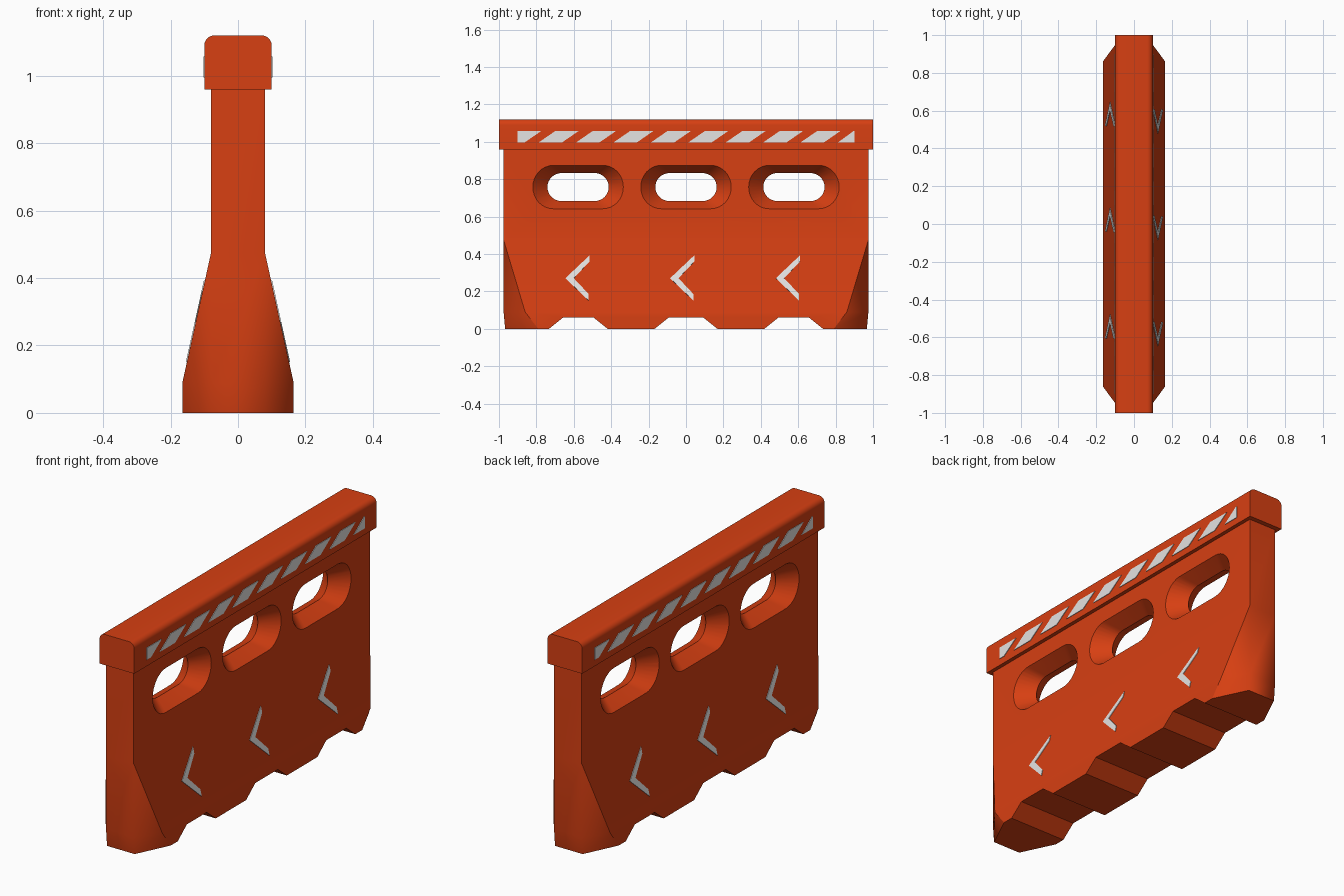
import bpy, bmesh, math
from mathutils import Vector

if "Cube" in bpy.data.objects:
    bpy.data.objects.remove(bpy.data.objects["Cube"])


def material(name, rgb):
    m = bpy.data.materials.new(name)
    m.diffuse_color = (*rgb, 1)
    m.use_nodes = True
    m.node_tree.nodes["Principled BSDF"].inputs["Base Color"].default_value = m.diffuse_color
    return m


ORANGE = material("barrier orange", (0.68, 0.05, 0.006))
WHITE = material("reflective white", (0.78, 0.77, 0.76))


def loft(name, rings, mat):
    """Closed solid through a list of equal-length point rings."""
    bm = bmesh.new()
    vs = [[bm.verts.new(p) for p in r] for r in rings]
    n = len(vs[0])
    for a, b in zip(vs, vs[1:]):
        for i in range(n):
            j = (i + 1) % n
            bm.faces.new((a[i], a[j], b[j], b[i]))
    bm.faces.new(vs[0][::-1])
    bm.faces.new(vs[-1])
    bmesh.ops.remove_doubles(bm, verts=bm.verts, dist=1e-5)
    bmesh.ops.recalc_face_normals(bm, faces=bm.faces)
    me = bpy.data.meshes.new(name)
    bm.to_mesh(me)
    bm.free()
    me.materials.append(mat)
    ob = bpy.data.objects.new(name, me)
    bpy.context.collection.objects.link(ob)
    return ob


def smooth(ob, keep_soft=lambda e: False):
    """Smooth faces, sharp edges above 30 degrees unless keep_soft."""
    bm = bmesh.new()
    bm.from_mesh(ob.data)
    for f in bm.faces:
        f.smooth = True
    for e in bm.edges:
        e.smooth = e.calc_face_angle(0) < math.radians(30) or keep_soft(e)
    bm.to_mesh(ob.data)
    bm.free()


# Body: slab that flares to a wide foot with angled ends
def body_ring(z, w, side_y, end_y):
    pts = [(w, -side_y), (w, side_y), (0.08, end_y), (-0.08, end_y),
           (-w, side_y), (-w, -side_y), (-0.08, -end_y), (0.08, -end_y)]
    return [(x, y, z) for x, y in pts]


body = loft("barrier_body", [body_ring(0, 0.165, 0.79, 0.967),
                             body_ring(0.09, 0.165, 0.86, 0.975),
                             body_ring(0.475, 0.08, 0.975, 0.975),
                             body_ring(0.97, 0.08, 0.975, 0.975)], ORANGE)


# Cutters: tapered slot windows and foot notches
def slot_ring(x, cy):
    t = abs(x) / 0.08
    straight, rx, rz = 0.088 + 0.045 * t, 0.076 + 0.033 * t, 0.075 + 0.041 * t
    ring = []
    for side, start in ((1, -90), (-1, 90)):
        for k in range(17):
            a = math.radians(start + k * 180 / 16)
            ring.append((x, cy + side * straight + rx * math.cos(a),
                         0.758 + rz * math.sin(a)))
    return ring


cutters = []
for cy in (-0.577, 0, 0.577):
    cutters.append(loft("slot_cutter", [slot_ring(x, cy) for x in (-0.12, 0, 0.12)], ORANGE))
for cy, half in ((-0.576, 0.157), (0, 0.168), (0.576, 0.157)):
    d = 0.075
    prof = [(-half - d / 3, -0.02), (half + d / 3, -0.02),
            (half - d, 0.06), (d - half, 0.06)]
    cutters.append(loft("notch_cutter", [[(x, cy + y, z) for y, z in prof]
                                         for x in (-0.3, 0.3)], ORANGE))
bpy.context.view_layer.objects.active = body
for c in cutters:
    c.hide_render = True
    mod = body.modifiers.new("cut", 'BOOLEAN')
    mod.operation = 'DIFFERENCE'
    mod.solver = 'EXACT'
    mod.object = c
    bpy.ops.object.modifier_apply(modifier=mod.name)
for c in cutters:
    bpy.data.objects.remove(c)

# Lower end corners blend softly into the flare
smooth(body, lambda e: all(abs(abs(v.co.x) - 0.08) < 1e-3 and abs(v.co.y) > 0.96
                           and v.co.z < 0.48 for v in e.verts)
       and abs(e.verts[0].co.x - e.verts[1].co.x) < 1e-3
       and abs(e.verts[0].co.z - e.verts[1].co.z) > 0.01)

# Top rail with rounded upper edges
r = 0.03
rail = [(-0.1, 0.96), (0.1, 0.96)]
for cx, start in ((0.1 - r, 0), (r - 0.1, 90)):
    for k in range(9):
        a = math.radians(start + k * 90 / 8)
        rail.append((cx + r * math.cos(a), 1.12 - r + r * math.sin(a)))
smooth(loft("top_rail", [[(x, y, z) for x, z in rail] for y in (-1, 1)], ORANGE))


# Reflective markings, repeated on the other side by a half turn
def plate(name, pts, normal, side):
    off = Vector(normal).normalized() * 0.003
    rings = [[Vector(p) + off * k for p in pts] for k in (-1, 1)]
    rings = [[(side * p.x, side * p.y, p.z) for p in ring] for ring in rings]
    loft(name, rings, WHITE)


Z0, Z1, SHEAR, WIDTH, END = 0.995, 1.057, 0.09, 0.125, 0.9
for side in (1, -1):
    # Slanted stripes, clipped to the band ends
    for i in range(10):
        y = -0.99 + 0.2 * i
        pts = [(y, Z0), (y + WIDTH, Z0), (y + WIDTH + SHEAR, Z1), (y + SHEAR, Z1)]
        if i == 9:
            pts = [(y, Z0), (END, Z0), (END, Z1), (y + SHEAR - 0.005, Z1)]
        plate("rail_stripe", [(0.1, max(-END, a), b) for a, b in pts], (1, 0, 0), side)
    # Chevrons lying on the sloped foot
    for tip in (-0.645, -0.085, 0.48):
        prof = [(0, 0.27), (0.125, 0.15), (0.125, 0.185), (0.045, 0.27),
                (0.13, 0.36), (0.13, 0.393)]
        pts = [(0.08 + (0.475 - z) * 0.085 / 0.385, tip + y, z) for y, z in prof]
        plate("foot_chevron", pts, (0.385, 0, 0.085), side)
